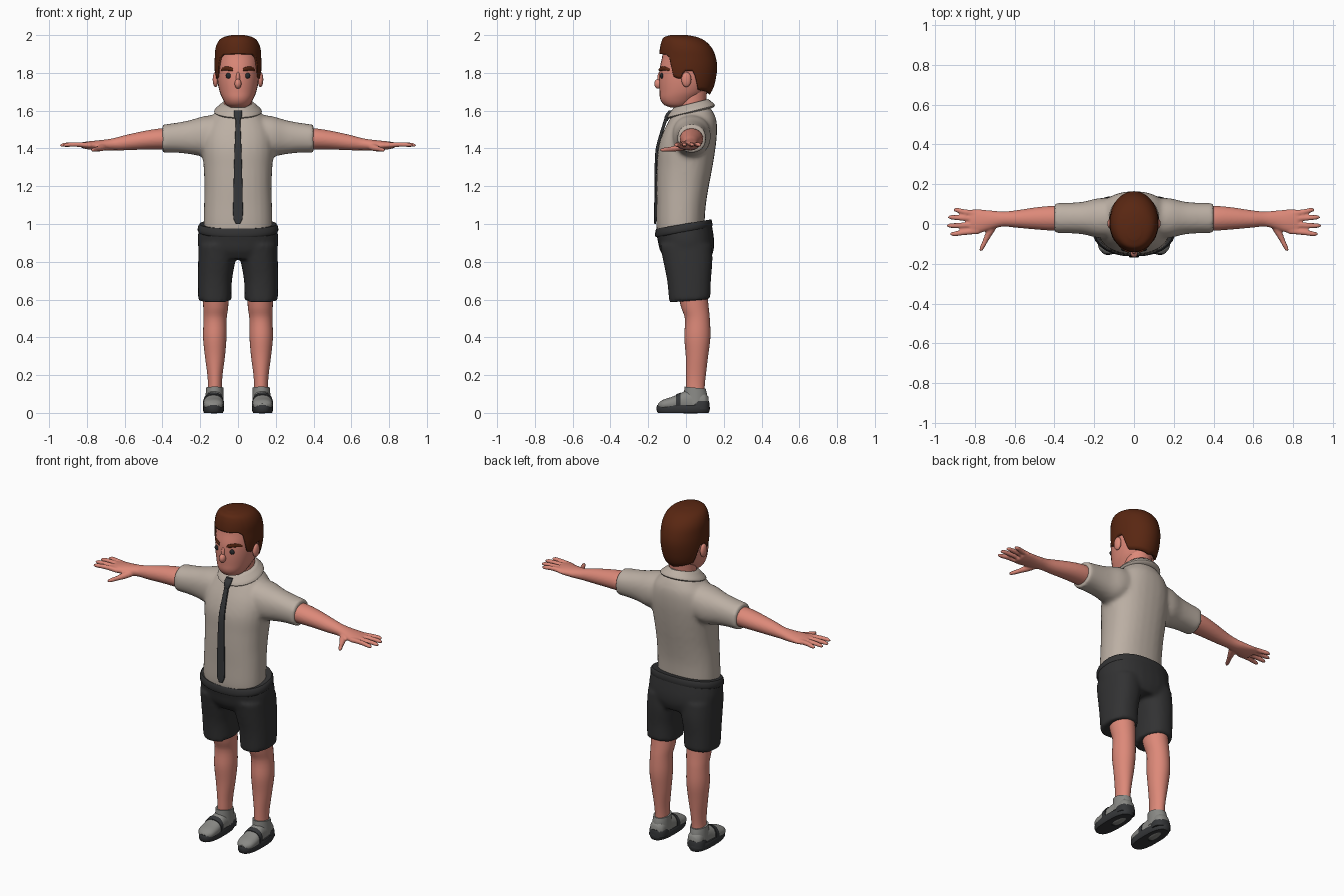
import bpy, bmesh, math
from mathutils import Vector


def material(name, rgb):
    m = bpy.data.materials.new(name)
    m.diffuse_color = (*rgb, 1)
    return m


SKIN = material("skin", (0.72, 0.25, 0.19))
SHIRT = material("shirt_beige", (0.50, 0.43, 0.37))
SHORTS = material("shorts_charcoal", (0.032, 0.032, 0.033))
HAIR = material("hair_brown", (0.10, 0.02, 0.006))
DARK = material("dark_grey", (0.035, 0.037, 0.04))
SHOE = material("shoe_grey", (0.25, 0.25, 0.235))
EYE = material("eye_black", (0.02, 0.022, 0.025))


def sample(rings, t):
    """Smoothly interpolate rings (t, a, b, ra, rb, tilt) at t."""
    rings = [tuple(r) + (0,) * (6 - len(r)) for r in rings]
    i = 0
    while i < len(rings) - 2 and t > rings[i + 1][0]:
        i += 1
    p1, p2 = rings[i], rings[i + 1]
    p0, p3 = rings[max(i - 1, 0)], rings[min(i + 2, len(rings) - 1)]
    u = min(max((t - p1[0]) / (p2[0] - p1[0]), 0), 1)
    h = p2[0] - p1[0]
    out = [t]
    for k in range(1, 6):
        m1 = (p2[k] - p0[k]) / (p2[0] - p0[0]) * h
        m2 = (p3[k] - p1[k]) / (p3[0] - p1[0]) * h
        out.append((2*u**3 - 3*u*u + 1) * p1[k] + (u**3 - 2*u*u + u) * m1
                   + (3*u*u - 2*u**3) * p2[k] + (u**3 - u*u) * m2)
    return out


def loft(bm, rings, axis="z", n=2.0, seg=28, sub=4, sx=1):
    """Closed tube of superellipse sections along an axis."""
    ts = [rings[0][0]]
    for r, s in zip(rings, rings[1:]):
        ts += [r[0] + (s[0] - r[0]) * j / sub for j in range(1, sub + 1)]
    loops = []
    for t in ts:
        _, a, b, ra, rb, tilt = sample(rings, t)
        loop = []
        for i in range(seg):
            ang = 2 * math.pi * i / seg
            c, s = math.cos(ang), math.sin(ang)
            p = a + ra * math.copysign(abs(c) ** (2 / n), c)
            q = b + rb * math.copysign(abs(s) ** (2 / n), s)
            co = {"x": (t, p, q), "y": (p, t, q), "z": (p, q, t + tilt * q)}[axis]
            loop.append(bm.verts.new((co[0] * sx, co[1], co[2])))
        loops.append(loop)
    for lo, hi in zip(loops, loops[1:]):
        for i in range(seg):
            j = (i + 1) % seg
            bm.faces.new((lo[i], lo[j], hi[j], hi[i]))
    bm.faces.new(loops[0])
    bm.faces.new(loops[-1])


def finish(bm, name, mat, voxel=0, smooth=4, mirror=False):
    bmesh.ops.recalc_face_normals(bm, faces=bm.faces)
    for f in bm.faces:
        f.smooth = True
    for e in bm.edges:
        if len(e.link_faces) == 2 and e.calc_face_angle(0) > math.radians(50):
            e.smooth = False
    me = bpy.data.meshes.new(name)
    bm.to_mesh(me)
    bm.free()
    me.materials.append(mat)
    ob = bpy.data.objects.new(name, me)
    bpy.context.collection.objects.link(ob)
    if voxel:
        m = ob.modifiers.new("blend", "REMESH")
        m.mode, m.voxel_size, m.use_smooth_shade = "VOXEL", voxel, True
        m = ob.modifiers.new("soften", "SMOOTH")
        m.factor, m.iterations = 0.5, smooth
    if mirror:
        m = ob.modifiers.new("mirror", "MIRROR")
        m.use_mirror_merge = False
    return ob


def part(name, mat, rings, axis="z", n=2.0, mirror=False, sub=4):
    bm = bmesh.new()
    loft(bm, rings, axis, n, sub=sub)
    return finish(bm, name, mat, mirror=mirror)


def ball(name, mat, loc, size, mirror=False):
    bm = bmesh.new()
    bmesh.ops.create_uvsphere(bm, u_segments=20, v_segments=12, radius=1)
    for v in bm.verts:
        v.co = Vector(loc) + Vector([v.co[k] * size[k] for k in range(3)])
    return finish(bm, name, mat, mirror=mirror)


# Shirt: torso blended with two short sleeves
torso = [(.95, 0, -.03, .180, .124), (1.0, 0, -.03, .182, .128), (1.1, 0, -.026, .180, .131),
         (1.2, 0, -.018, .178, .139), (1.3, 0, -.007, .182, .147), (1.4, 0, .004, .190, .152),
         (1.48, 0, .02, .185, .144), (1.55, 0, .036, .155, .125), (1.6, 0, .04, .11, .10),
         (1.62, 0, .04, .09, .085)]
sleeve = [(.08, .03, 1.48, .10, .10), (.18, .03, 1.465, .10, .106), (.25, .03, 1.46, .083, .091),
          (.32, .03, 1.457, .077, .080), (.40, .03, 1.452, .076, .074)]
bm = bmesh.new()
loft(bm, torso, n=2.3)
for s in (1, -1):
    loft(bm, sleeve, "x", 2.2, sx=s)
finish(bm, "shirt", SHIRT, voxel=.012, smooth=5)

# Collar folded around the neck
part("collar", SHIRT, [(1.575, 0, .026, .09, .09, .25), (1.583, 0, .026, .122, .122, .25),
                       (1.595, 0, .026, .125, .125, .25), (1.615, 0, .026, .105, .108, .25),
                       (1.632, 0, .026, .085, .092, .25)], sub=2)

# Tie with knot
part("tie", DARK, [(1.0, 0, -.163, .010, .005), (1.03, 0, -.163, .024, .006),
                   (1.12, 0, -.162, .025, .006), (1.3, 0, -.160, .021, .006),
                   (1.4, 0, -.153, .018, .007), (1.48, 0, -.131, .015, .008),
                   (1.55, 0, -.108, .012, .009)], n=4)
part("tie_knot", DARK, [(1.545, 0, -.107, .012, .010), (1.575, 0, -.096, .021, .014),
                        (1.60, 0, -.078, .020, .014)], n=3)

# Shorts: hips blended with two legs, plus waistband
bm = bmesh.new()
loft(bm, [(.815, 0, .01, .17, .12), (.86, 0, .004, .205, .142), (.91, 0, 0, .214, .149),
          (.96, 0, -.008, .210, .149, .1), (1.0, 0, -.014, .203, .146, .17)], n=2.3)
for s in (1, -1):
    loft(bm, [(.592, .123, .02, .088, .109, .08), (.7, .122, .016, .090, .116),
              (.8, .113, .01, .098, .130), (.89, .105, 0, .104, .138)], n=2.3, sx=s)
finish(bm, "shorts", SHORTS, voxel=.012, smooth=4)
part("waistband", SHORTS, [(.957, 0, -.012, .205, .147, .17), (.965, 0, -.012, .213, .151, .17),
                           (.99, 0, -.012, .211, .150, .17), (1.002, 0, -.012, .203, .145, .17)],
     n=2.3, sub=2)

# Legs
part("legs", SKIN, [(.08, .124, .05, .038, .048), (.14, .122, .05, .037, .049),
                    (.2, .122, .053, .040, .052), (.3, .122, .058, .053, .059),
                    (.4, .123, .06, .062, .069), (.5, .121, .06, .061, .066),
                    (.56, .118, .047, .066, .073), (.66, .118, .03, .070, .080)], mirror=True)

# Arms with hands: palm, four fingers and thumb blended together
bm = bmesh.new()
loft(bm, [(.36, .029, 1.45, .062, .056), (.42, .029, 1.45, .062, .055), (.5, .028, 1.443, .055, .049),
          (.6, .025, 1.43, .043, .040), (.66, .025, 1.422, .038, .032), (.72, .02, 1.417, .048, .028),
          (.78, .013, 1.416, .060, .023), (.825, .01, 1.417, .062, .016)], "x")
for y0, y1, tip in ((.053, .07, .905), (.026, .034, .932), (-.006, -.008, .938), (-.036, -.05, .922)):
    loft(bm, [(.78, y0, 1.417, .015, .014), (.85, y0 * .6 + y1 * .4, 1.421, .014, .013),
              (tip - .015, y1, 1.419, .012, .011), (tip + .004, y1, 1.416, .006, .006)], "x", seg=12)
loft(bm, [(-.137, .772, 1.392, .007, .007), (-.12, .765, 1.393, .012, .011),
          (-.08, .745, 1.397, .015, .013), (-.04, .725, 1.403, .021, .018),
          (.01, .70, 1.414, .024, .020)], "y", seg=14)
finish(bm, "arms", SKIN, voxel=.006, smooth=3, mirror=True)

# Neck and head
part("neck", SKIN, [(1.54, 0, .035, .078, .075), (1.62, 0, .03, .074, .075), (1.74, 0, .03, .076, .085)])
head = [(1.618, 0, -.045, .040, .040), (1.63, 0, -.047, .060, .068), (1.66, 0, -.037, .080, .099),
        (1.70, 0, -.018, .097, .122), (1.76, 0, -.003, .109, .140), (1.82, 0, .002, .112, .142),
        (1.88, 0, .005, .111, .132), (1.93, 0, 0, .1, .118), (1.965, 0, -.01, .06, .08)]
part("head", SKIN, head, n=2.1)
ball("nose", SKIN, (0, -.146, 1.742), (.018, .022, .026))
ball("nose_bridge", SKIN, (0, -.139, 1.77), (.011, .013, .035))
ball("ears", SKIN, (.119, .002, 1.765), (.015, .026, .040), True)


def face_y(x, z):
    _, _, b, ra, rb, _ = sample(head, z)
    return b - rb * math.sqrt(1 - (x / ra) ** 2)


# Eyes and eyebrows set on the face
ball("eyes", EYE, (.05, face_y(.05, 1.785) - .001, 1.785), (.015, .009, .015), True)
part("eyebrows", HAIR, [(x, face_y(x, z) - .002, z, .007, r) for x, z, r in
                        ((.026, 1.817, .008), (.045, 1.821, .011), (.07, 1.823, .010), (.09, 1.815, .006))],
     "x", mirror=True)

# Hair: cap whose lower edge follows forehead, sideburn, ear and nape
cap = [(1.68, 0, .015, .094, .108), (1.72, 0, .012, .108, .133), (1.77, 0, .01, .119, .148),
       (1.83, 0, .009, .124, .156), (1.88, 0, .008, .123, .150), (1.93, 0, 0, .119, .138),
       (1.97, 0, -.014, .102, .114), (1.99, 0, -.028, .075, .086), (2.0, 0, -.038, .035, .045)]
edge = [(0, 1.9), (40, 1.898), (52, 1.88), (60, 1.78), (74, 1.765), (82, 1.81),
        (102, 1.81), (114, 1.71), (180, 1.685)]


def hairline(deg):
    for (d0, z0), (d1, z1) in zip(edge, edge[1:]):
        if deg <= d1:
            return z0 + (z1 - z0) * (deg - d0) / (d1 - d0)
    return edge[-1][1]


bm = bmesh.new()
cols, rows = 72, 22
grid = []
for i in range(cols):
    ang = 2 * math.pi * i / cols
    low = hairline(math.degrees(min(ang, 2 * math.pi - ang)))
    col = []
    for j in range(rows + 1):
        z = low + (2.0 - low) * math.sin(j / rows * math.pi / 2)
        _, a, b, ra, rb, _ = sample(cap, z)
        col.append(bm.verts.new((ra * math.sin(ang), b - rb * math.cos(ang), z)))
    grid.append(col)
for i in range(cols):
    c, d = grid[i], grid[(i + 1) % cols]
    for j in range(rows):
        bm.faces.new((c[j], d[j], d[j + 1], c[j + 1]))
bm.faces.new([c[-1] for c in grid])
hair = finish(bm, "hair", HAIR)
m = hair.modifiers.new("thickness", "SOLIDIFY")
m.thickness, m.offset = .02, -1

# Shoes: upper, ankle opening, sole, heel guard and strap
upper = [(-.148, .13, .036, .022, .014), (-.125, .13, .042, .046, .026), (-.08, .13, .047, .053, .036),
         (-.04, .129, .052, .051, .047), (0, .127, .056, .047, .060), (.06, .125, .058, .046, .060),
         (.10, .125, .056, .043, .050), (.118, .125, .052, .028, .034)]
part("shoe_uppers", SHOE, upper, "y", 2.3, True)
part("shoe_ankles", SHOE, [(.05, .125, .05, .049, .066), (.1, .124, .05, .047, .061),
                           (.138, .123, .048, .046, .056, -.1)], mirror=True)
part("shoe_soles", DARK, [(0, .13, -.015, .050, .134), (.012, .13, -.015, .055, .140),
                          (.03, .13, -.015, .056, .141), (.042, .13, -.015, .052, .137)],
     n=2.6, mirror=True, sub=2)
part("shoe_heels", DARK, [(.02, .127, .075, .052, .050), (.05, .126, .075, .051, .049),
                          (.062, .126, .075, .047, .046)], n=2.4, mirror=True, sub=2)
part("shoe_straps", DARK, [(y, .13, sample(upper, y)[2], sample(upper, y)[3] + .004,
                            sample(upper, y)[4] + .004) for y in (-.052, -.04, -.028)],
     "y", 2.3, True, 1)
